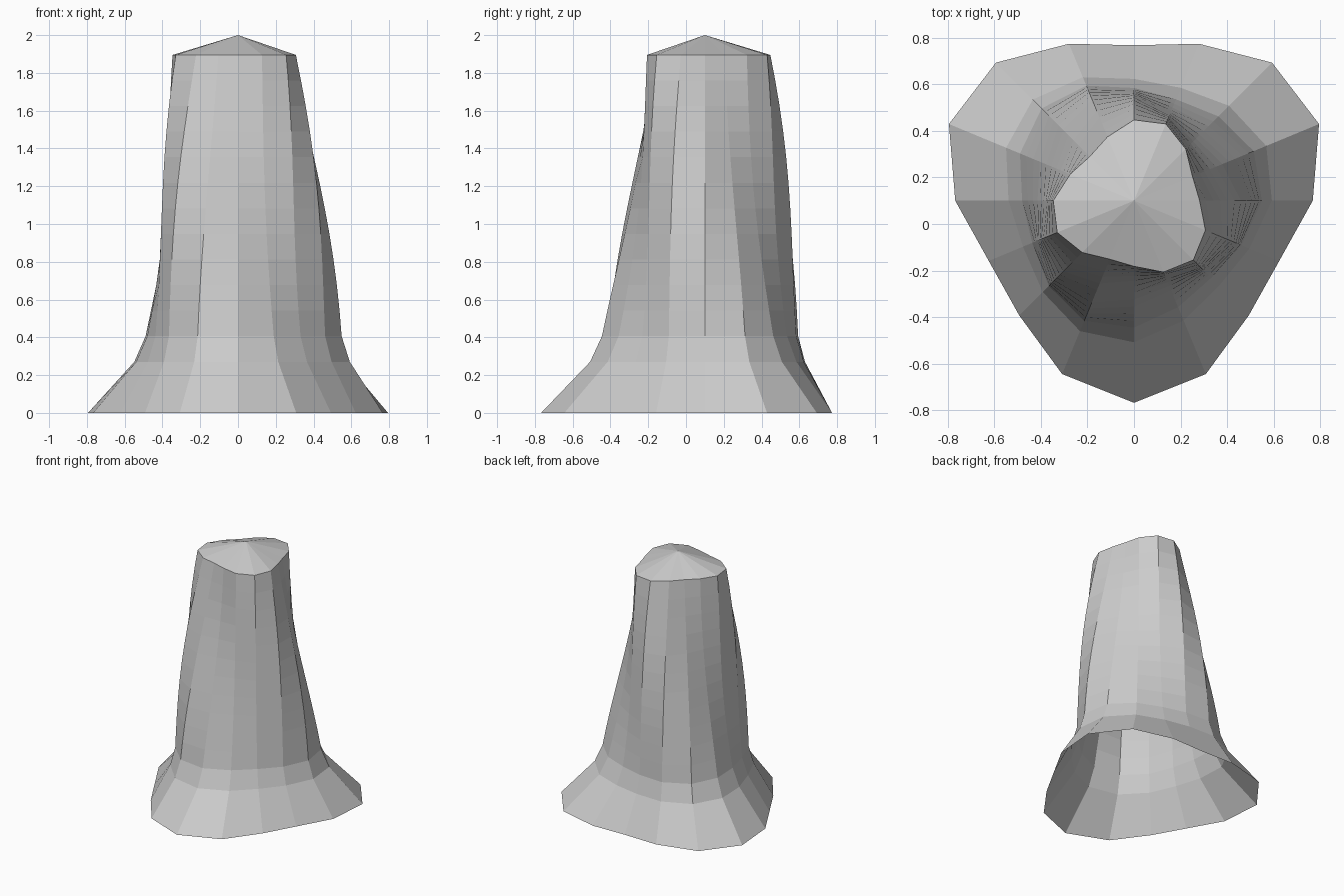
import bpy, bmesh
from math import sin, cos, pi, radians

if "Cube" in bpy.data.objects:
    bpy.data.objects.remove(bpy.data.objects["Cube"])

SIDES = 16
STEP = 1.895 / 14
CY = 0.1          # trunk axis sits slightly behind the centre
TOP = 1.895


def ring(bm, z, radius, lobe):
    """Three-lobed ring, twisted clockwise with height."""
    twist = radians(-75) * z / TOP
    verts = []
    for i in range(SIDES):
        a = 2 * pi * i / SIDES
        r = radius + lobe * sin(3 * (a - twist))
        verts.append(bm.verts.new((r * cos(a), CY + r * sin(a), z)))
    return verts


bm = bmesh.new()

# flared foot, then evenly spaced rings up the tapering trunk
rings = [ring(bm, 0, 0.767, 0.10), ring(bm, 2 * STEP, 0.565, 0.05)]
for k in range(3, 15):
    z = k * STEP
    rings.append(ring(bm, z, 0.569 - 0.1345 * z, 0.046))

# trunk walls (the underside stays open)
for low, high in zip(rings, rings[1:]):
    for i in range(SIDES):
        j = (i + 1) % SIDES
        bm.faces.new((low[i], low[j], high[j], high[i]))

# shallow pointed cap
tip = bm.verts.new((0, CY, 2.0))
for i in range(SIDES):
    bm.faces.new((rings[-1][i], rings[-1][(i + 1) % SIDES], tip))

mesh = bpy.data.meshes.new("twisted_trunk")
bm.to_mesh(mesh)
bm.free()
bpy.context.collection.objects.link(bpy.data.objects.new("twisted_trunk", mesh))
